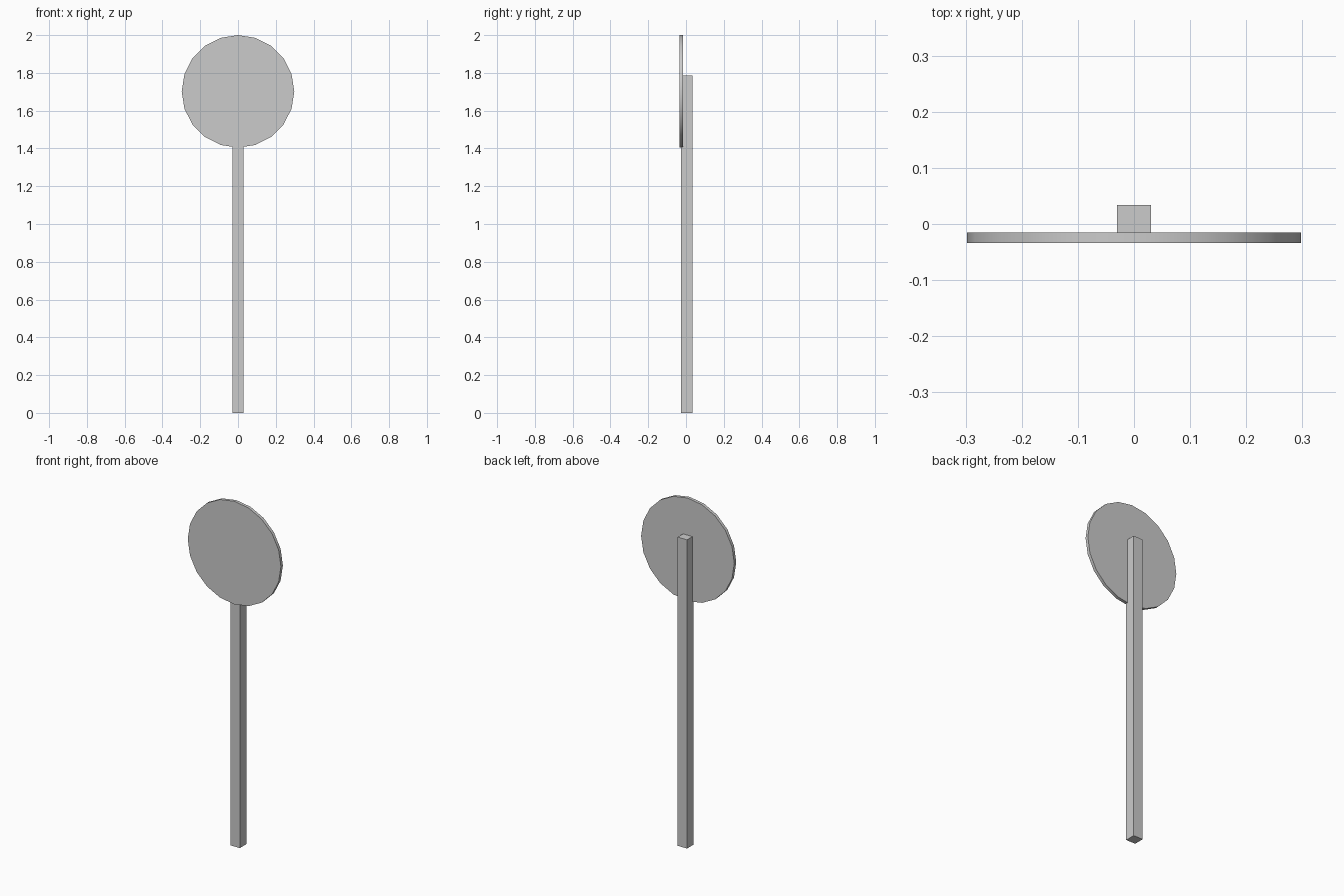
import bpy, math

if "Cube" in bpy.data.objects:
    bpy.data.objects.remove(bpy.data.objects["Cube"])

# Square post
bpy.ops.mesh.primitive_cube_add(size=1, location=(0, 0.0035, 0.8925))
post = bpy.context.object
post.name = "post"
post.scale = (0.06, 0.06, 1.785)
bpy.ops.object.transform_apply(location=False, rotation=False, scale=True)

# Round sign plate, 20 sides, facing the front and let into the post
radius = 0.298
bpy.ops.mesh.primitive_cylinder_add(
    vertices=20, radius=radius, depth=0.018,
    location=(0, -0.0245, 2 - radius), rotation=(math.pi / 2, 0, 0))
plate = bpy.context.object
plate.name = "sign_plate"
bpy.ops.object.transform_apply(location=False, rotation=True, scale=True)
bpy.ops.object.shade_smooth_by_angle(angle=math.radians(30))
